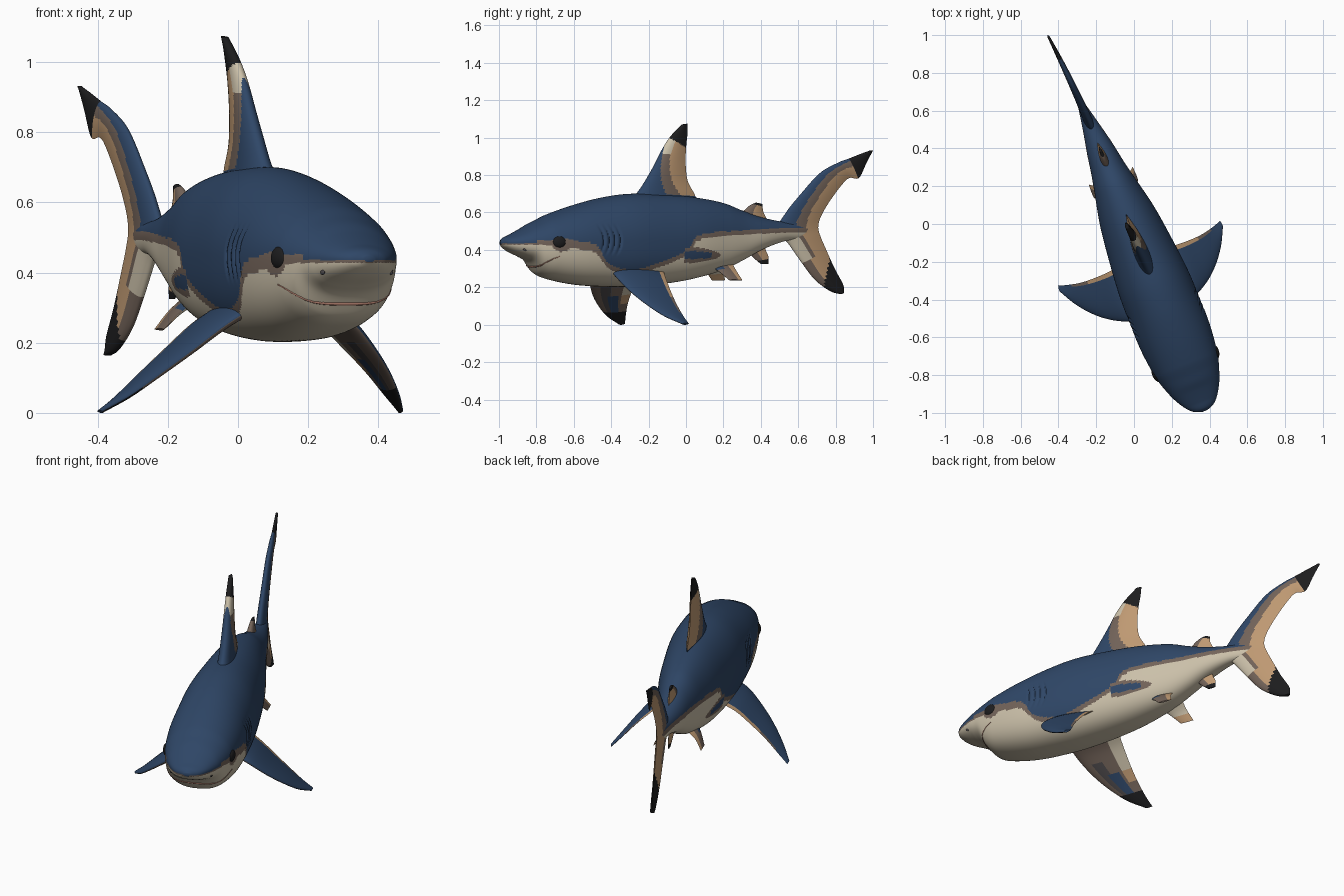
import bpy, bmesh, math
from mathutils import Vector

if "Cube" in bpy.data.objects:
    bpy.data.objects.remove(bpy.data.objects["Cube"])

# Colours
COLS = [("navy", (.028, .062, .135)), ("cream", (.60, .53, .40)), ("tan", (.52, .32, .17)),
        ("brown_grey", (.17, .125, .10)), ("dark_grey", (.075, .068, .072)),
        ("black", (.012, .012, .013)), ("lip", (.40, .19, .14))]
MATS = []
for n, c in COLS:
    m = bpy.data.materials.new(n)
    m.diffuse_color = (*c, 1)
    m.use_nodes = True
    m.node_tree.nodes["Principled BSDF"].inputs["Base Color"].default_value = m.diffuse_color
    MATS.append(m)
NAVY, CREAM, TAN, BROWN, GREY, BLACK, LIP = range(7)


def lerp_rows(rows, x):
    """Smooth interpolation of rows (key, values...)."""
    x = min(max(x, rows[0][0]), rows[-1][0])
    i = 0
    while i < len(rows) - 2 and x > rows[i + 1][0]:
        i += 1
    h = rows[i + 1][0] - rows[i][0]
    s = (x - rows[i][0]) / h

    def slope(j, k):
        a, b = max(j - 1, 0), min(j + 1, len(rows) - 1)
        return (rows[b][k] - rows[a][k]) / (rows[b][0] - rows[a][0])
    out = []
    for k in range(1, len(rows[0])):
        p, q, d, e = rows[i][k], rows[i + 1][k], slope(i, k) * h, slope(i + 1, k) * h
        out.append((2*s**3 - 3*s*s + 1) * p + (s**3 - 2*s*s + s) * d + (3*s*s - 2*s**3) * q + (s**3 - s*s) * e)
    return out


def place(u, t, z):
    """Sideways u, lengthwise t, height z -> world, along the turned spine."""
    b = max(0, t - .4)
    n = Vector((1, .4 + .2 * b, 0)).normalized()
    return Vector((-.021 - .4 * t - .1 * b * b, t, z)) + n * u


def loft(name, rings, mat):
    """Skin closed rings of points; mat(i, k) gives the face colour."""
    bm = bmesh.new()
    vs = [[bm.verts.new(p) for p in r] for r in rings]
    n = len(rings[0])
    for i in range(len(vs) - 1):
        for k in range(n):
            f = bm.faces.new((vs[i][k], vs[i][(k+1) % n], vs[i+1][(k+1) % n], vs[i+1][k]))
            f.material_index = mat(i, k)
    for i, r in ((0, vs[0]), (len(vs) - 2, vs[-1])):
        bm.faces.new(r).material_index = mat(i, 0)
    bmesh.ops.recalc_face_normals(bm, faces=bm.faces)
    me = bpy.data.meshes.new(name)
    bm.to_mesh(me)
    bm.free()
    for m in MATS:
        me.materials.append(m)
    ob = bpy.data.objects.new(name, me)
    bpy.context.collection.objects.link(ob)
    bpy.ops.object.select_all(action='DESELECT')
    ob.select_set(True)
    bpy.context.view_layer.objects.active = ob
    bpy.ops.object.shade_smooth_by_angle(angle=math.radians(50))


# Body: lengthwise, half width, top, bottom, widest height
BODY = [(-.99, .015, .448, .43, .438), (-.975, .055, .465, .412, .438), (-.94, .092, .482, .388, .44),
        (-.88, .13, .515, .36, .44), (-.84, .147, .54, .335, .44), (-.80, .162, .56, .275, .44),
        (-.74, .178, .59, .245, .44), (-.6, .195, .64, .215, .44), (-.45, .197, .68, .204, .44),
        (-.3, .193, .70, .204, .45), (-.1, .172, .695, .222, .45), (.05, .15, .68, .25, .46),
        (.2, .115, .65, .295, .475), (.3, .092, .61, .345, .48), (.4, .073, .575, .40, .49),
        (.52, .045, .55, .445, .50), (.62, .022, .545, .46, .50), (.68, .006, .52, .49, .505)]
# Height of the pale belly line along the body
LINE = [(-.99, .428), (-.75, .424), (-.65, .405), (-.56, .385), (-.48, .30), (-.35, .27), (-.2, .31),
        (-.09, .355), (-.05, .38), (0, .45), (.25, .478), (.5, .492), (.68, .492)]
LOW = 2.5


def half_width(t, z):
    w, top, bot, mid = lerp_rows(BODY, t)
    if z >= top or z <= bot:
        return 0
    if z > mid:
        return w * math.sqrt(1 - ((z - mid) / (top - mid)) ** 2)
    return w * (1 - ((mid - z) / (mid - bot)) ** LOW) ** (1 / LOW)


NB, NR = 300, 176
local = []
for i in range(NB + 1):
    t = -.99 + 1.67 * (i / NB) ** 1.15
    w, top, bot, mid = lerp_rows(BODY, t)
    ring = []
    for k in range(NR):
        a = 2 * math.pi * (k + .5) / NR
        c, s = math.cos(a), math.sin(a)
        if s > 0:
            u, z = w * c, mid + (top - mid) * s
        else:
            u = w * math.copysign(abs(c) ** (2 / LOW), c)
            z = mid - (mid - bot) * abs(s) ** (2 / LOW)
        # gill slits
        if .37 < z < .54:
            g = sum(math.exp(-((t - g0 + 4 * (z - .45) ** 2) / .005) ** 2) for g0 in (-.51, -.48, -.45, -.42))
            u -= math.copysign(.010 * min(g, 1), u) * math.sin(math.pi * (z - .37) / .17)
        ring.append((u, t, z))
    local.append(ring)
LINES = [lerp_rows(LINE, r[0][1])[0] for r in local]


def body_mat(i, k):
    a, b = local[i][k], local[min(i + 1, NB)][(k + 1) % NR]
    t, z = (a[1] + b[1]) / 2, (a[2] + b[2]) / 2
    line = LINES[i]
    if math.hypot(t + .73, (z - .43) * 1.2) < .048 and z < .46:
        return BROWN
    # dark streak running back over the belly
    if -.07 < t < .14:
        d = abs(z - .372) / (.042 * math.sqrt(1 - max(t, 0) / .14))
        if d < 1:
            return NAVY if d < .5 and t < .09 else BROWN
    if z < line:
        return CREAM
    edge = .008 if t < -.85 else .042 if -.72 < t < -.52 else .025
    return BROWN if z < line + edge else NAVY


loft("body", [[place(*p) for p in r] for r in local], body_mat)


def fin(name, stations, thick, rule, normal=(1, 0, 0), side=1, centre=0, bend=0):
    """Stations hold leading and trailing edge points (u, t, z)."""
    rows = [(i / (len(stations) - 1), *a, *b) for i, (a, b) in enumerate(stations)]
    nv, nc = 80, 36
    nrm = Vector(normal).normalized()
    rings = []
    for i in range(nv + 1):
        v = i / nv
        r = lerp_rows(rows, v)
        le, te = Vector(r[:3]), Vector(r[3:])
        h = thick * (1 - .75 * abs(v - centre) / max(centre, 1 - centre))
        ring = []
        for k in range(2 * nc):
            c = (1 - math.cos(math.pi * k / nc)) / 2
            p = le.lerp(te, c) + nrm * (h * 1.3 * math.sqrt(c) * (1 - c) * (1 if k < nc else -1))
            ring.append(place(p.x * side + bend * v * v, p.y, p.z))
        rings.append(ring)
    loft(name, rings, lambda i, k: rule((i + .5) / nv, (1 - math.cos(math.pi * (k + .5) / nc)) / 2, k < nc))


def flat(pts):
    return [((0, a, b), (0, c, d)) for a, b, c, d in pts]


# Dorsal fin
def dorsal_rule(v, c, up):
    n = .55 - .8 * v
    if v > .66 + .14 * (1 - c):
        return BLACK
    if v < .12 or c < n:
        return NAVY
    if v > .6 and c < .35:
        return CREAM
    return BROWN if c < n + .27 else TAN


fin("dorsal_fin", flat([(-.30, .66, .06, .66), (-.25, .72, .045, .70), (-.205, .79, .01, .77),
                        (-.165, .86, 0, .86), (-.12, .945, .004, .95), (-.075, 1.01, .013, 1.02),
                        (-.015, 1.07, .015, 1.075)]), .085, dorsal_rule, bend=-.02)


# Tail fin
def tail_rule(v, c, up):
    if v < .12 + .09 * c or v > .83:
        return BLACK
    if v < .40:
        if v < .25:
            return BROWN if c < .3 else TAN
        return CREAM if c < .36 else BROWN if c < .5 else TAN
    n = .42 - .75 * (v - .417)
    return NAVY if c < n else BROWN if c < n + .27 else TAN


fin("tail_fin", flat([(.825, .163, .845, .17), (.77, .18, .84, .215), (.69, .24, .795, .30),
                      (.62, .33, .75, .40), (.55, .43, .72, .47), (.49, .51, .707, .52),
                      (.535, .60, .72, .575), (.615, .70, .765, .655), (.715, .81, .835, .75),
                      (.81, .865, .875, .785), (.875, .89, .925, .785), (.93, .912, .965, .865),
                      (.985, .932, 1, .932)]), .05, tail_rule, centre=.417)


# Small rear fins above and below
def small_rule(v, c, up):
    return BLACK if v > .78 else BROWN if c < .4 else TAN


fin("second_dorsal_fin", flat([(.28, .58, .44, .55), (.315, .615, .415, .60), (.345, .64, .41, .625),
                               (.375, .653, .41, .645)]), .045, small_rule)
fin("anal_fin", flat([(.29, .42, .45, .45), (.335, .385, .425, .41), (.37, .35, .44, .365),
                      (.40, .325, .44, .325)]), .035, small_rule)


# Paired fins
def pectoral_rule(v, c, up):
    if up:
        return (TAN if v < .5 else BROWN) if c > .9 and v < .75 else NAVY
    if v > .72:
        return BLACK
    if c > .75 and v < .6:
        return CREAM if v < .45 else TAN
    if v > .45 and .35 < c < .68:
        return NAVY
    return GREY if .2 < c < .45 and v > .3 else BROWN


def pelvic_rule(v, c, up):
    if up:
        return NAVY if v < .5 and c < .4 else BROWN if c < .7 else TAN
    return CREAM if v < .65 else TAN


PECT = [(-.45, -.17, .13, .295), (-.44, -.18, .2, .25), (-.40, -.182, .28, .18),
        (-.345, -.178, .35, .115), (-.27, -.165, .415, .05), (-.185, -.15, .465, .004)]
PELV = [(.08, .23, .04, .335), (.135, .235, .09, .29), (.185, .255, .125, .238)]
for label, s, wide in (("right", 1, .965), ("left", -1, 1.02)):
    fin(label + "_pectoral_fin", [((u * wide, a, z), (u * wide, b, z)) for a, b, u, z in PECT], .05,
        pectoral_rule, (.66, 0, .75), s)
    fin(label + "_pelvic_fin", [((u, a, z), (u, b, z)) for a, b, u, z in PELV], .03,
        pelvic_rule, (.66, 0, .75), s)

    # Eyes and nostrils
    for part, t, z, r, mat in (("eye", -.74, .442, .038, BLACK), ("nostril", -.90, .402, .010, GREY)):
        w = half_width(t, z)
        bpy.ops.mesh.primitive_uv_sphere_add(segments=32, ring_count=16, radius=r,
                                             location=place(s * (w - r * .25), t, z), rotation=(0, 0, .38 - s * .15))
        ob = bpy.context.object
        ob.name = label + "_" + part
        ob.scale = (.5, 1, .85)
        ob.data.materials.append(MATS[mat])
        bpy.ops.object.shade_smooth_by_angle(angle=math.radians(50))

# Mouth line following the jaw surface
path = []
for j in range(61):
    a = j / 30 - 1
    u, z, t = .172 * abs(a), .311 + .055 * abs(a) ** 4, -.97
    while t < -.63 and half_width(t, z) < u + 1e-4:
        t += .002
    path.append(place(math.copysign(u, a), t, z))
rings = []
for j, p in enumerate(path):
    d = (path[min(j + 1, 60)] - path[max(j - 1, 0)]).normalized()
    side = d.cross(Vector((0, 0, 1))).normalized()
    up = side.cross(d)
    r = .0055 * (1 - .6 * abs(j / 30 - 1))
    rings.append([p + (side * math.cos(q) + up * math.sin(q)) * r for q in [k * math.pi / 4 for k in range(8)]])
loft("mouth_line", rings, lambda i, k: LIP)
